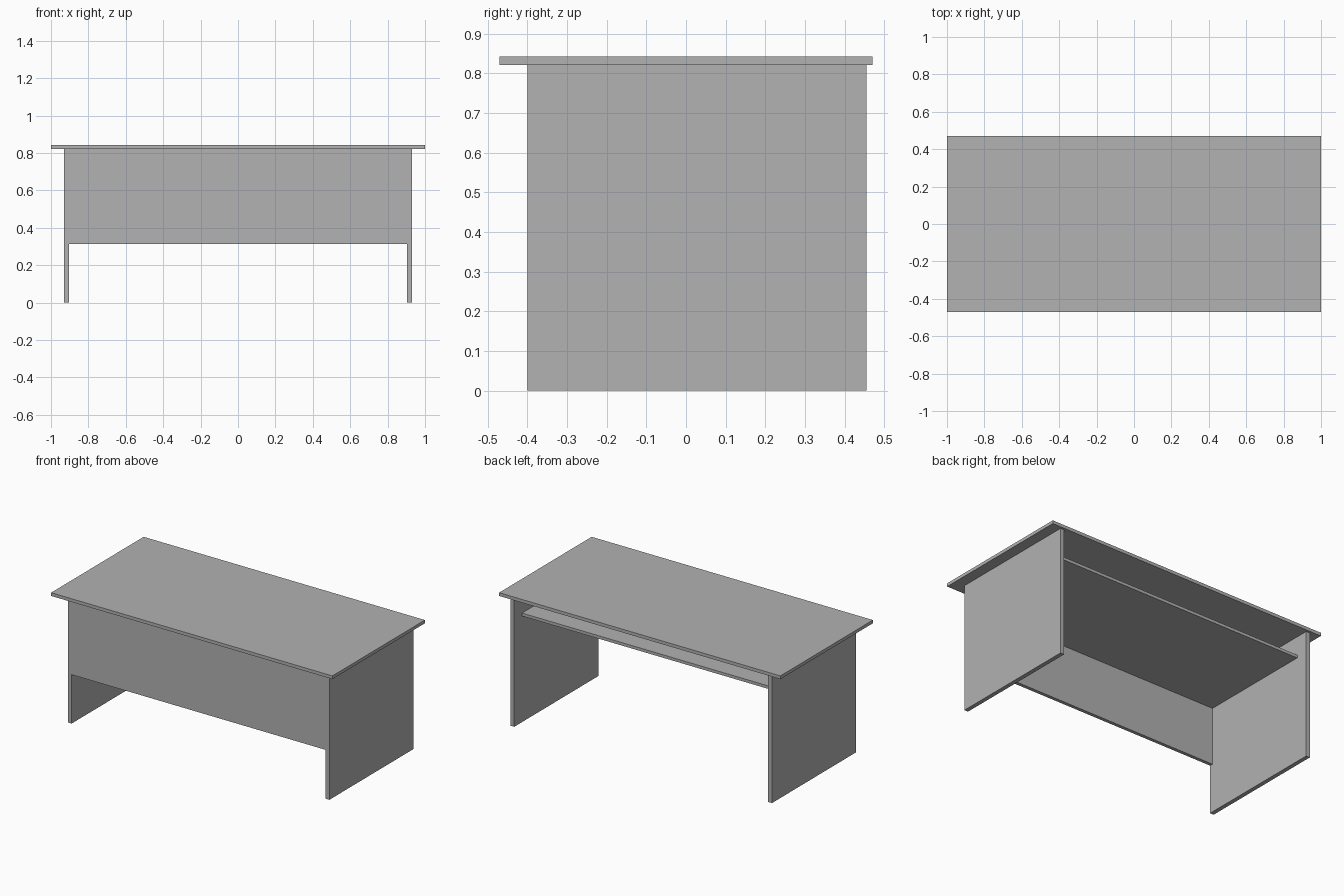
import bpy
import bmesh
from mathutils import Vector

cube = bpy.data.objects.get("Cube")
if cube:
    bpy.data.objects.remove(cube, do_unlink=True)

# Single grey finish for every board
grey = bpy.data.materials.new("plain_grey")
grey.use_nodes = True
colour = (0.445, 0.445, 0.445, 1)
grey.diffuse_color = colour
grey.node_tree.nodes["Principled BSDF"].inputs["Base Color"].default_value = colour


def board(name, low, high):
    """Flat board spanning two opposite corners."""
    low, high = Vector(low), Vector(high)
    mesh = bpy.data.meshes.new(name)
    bm = bmesh.new()
    bmesh.ops.create_cube(bm, size=1)
    bmesh.ops.scale(bm, vec=high - low, verts=bm.verts)
    bm.to_mesh(mesh)
    bm.free()
    mesh.materials.append(grey)
    obj = bpy.data.objects.new(name, mesh)
    obj.location = (low + high) / 2
    bpy.context.collection.objects.link(obj)
    return obj


top_z, under_z = 0.842, 0.821
outer_x, inner_x = 0.93, 0.903
front_y, back_y = -0.40, 0.455

# Desk top with overhang
board("desk_top", (-1, -0.47, under_z), (1, 0.47, top_z))

# Side panels that act as legs
for side, name in ((-1, "right_side_panel"), (1, "left_side_panel")):
    a, b = sorted((side * inner_x, side * outer_x))
    board(name, (a, front_y, 0), (b, back_y, under_z))

# Front panel, flush with the side panels
board("front_panel", (-inner_x, front_y, 0.314), (inner_x, -0.378, under_z))

# Shelf under the desk top, open at the back
board("under_shelf", (-inner_x, -0.378, 0.682), (inner_x, 0.376, 0.701))
